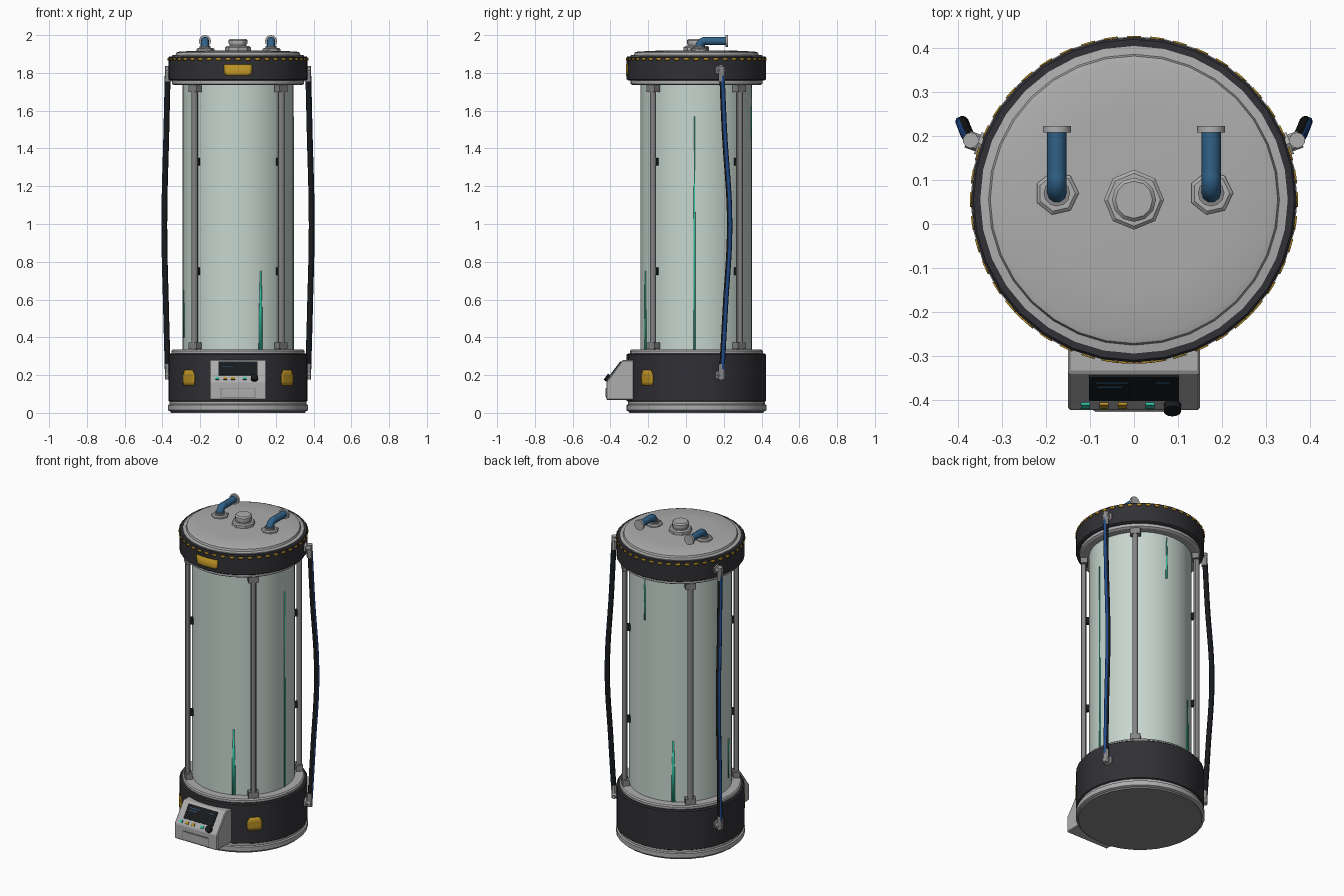
import bpy, bmesh, math
from mathutils import Vector, Matrix

cube = bpy.data.objects.get("Cube")
if cube:
    bpy.data.objects.remove(cube, do_unlink=True)

CY = 0.055          # y of the tank axis
R = 0.369           # radius of the dark bands


def material(name, rgb):
    lin = [c / 12.92 if c <= 0.04 else ((c + 0.055) / 1.055) ** 2.4 for c in rgb]
    m = bpy.data.materials.new(name)
    m.use_nodes = True
    m.diffuse_color = (*lin, 1)
    m.node_tree.nodes["Principled BSDF"].inputs["Base Color"].default_value = (*lin, 1)
    return m


SILVER = material("silver", (0.68, 0.68, 0.68))
STEEL = material("steel grey", (0.52, 0.52, 0.53))
DARK = material("charcoal", (0.19, 0.19, 0.21))
BLACK = material("black", (0.09, 0.10, 0.11))
GLASS = material("pale glass", (0.78, 0.84, 0.81))
YELLOW = material("yellow", (0.72, 0.56, 0.14))
PIPE = material("pipe blue", (0.19, 0.38, 0.53))
HOSE = material("hose blue", (0.12, 0.29, 0.55))
TEAL = material("teal", (0.20, 0.76, 0.64))


def finish(name, bm, mat, smooth=True):
    bmesh.ops.recalc_face_normals(bm, faces=bm.faces)
    mesh = bpy.data.meshes.new(name)
    bm.to_mesh(mesh)
    bm.free()
    mesh.materials.append(mat)
    ob = bpy.data.objects.new(name, mesh)
    bpy.context.collection.objects.link(ob)
    if smooth:
        bpy.ops.object.select_all(action='DESELECT')
        ob.select_set(True)
        bpy.context.view_layer.objects.active = ob
        bpy.ops.object.shade_smooth_by_angle(angle=math.radians(30))
    return ob


def lathe(name, profile, mat, sides=32, centre=(0, CY), smooth=True):
    """Closed solid turned about a vertical axis from (radius, z) pairs."""
    bm = bmesh.new()
    rings = []
    for r, z in profile:
        rings.append([bm.verts.new((centre[0] + r * math.cos(math.tau * i / sides),
                                    centre[1] + r * math.sin(math.tau * i / sides), z))
                      for i in range(sides)])
    for a, b in zip(rings, rings[1:]):
        for i in range(sides):
            j = (i + 1) % sides
            bm.faces.new((a[i], a[j], b[j], b[i]))
    bm.faces.new(rings[0])
    bm.faces.new(rings[-1])
    return finish(name, bm, mat, smooth)


def box(name, loc, size, mat, rot=Matrix.Identity(4)):
    bm = bmesh.new()
    bmesh.ops.create_cube(bm, size=1, matrix=Matrix.Translation(loc) @ rot @ Matrix.Diagonal((*size, 1)))
    return finish(name, bm, mat, False)


def rod(name, a, b, r, mat, sides=12):
    a, b = Vector(a), Vector(b)
    turn = (b - a).to_track_quat('Z', 'Y').to_matrix().to_4x4()
    bm = bmesh.new()
    bmesh.ops.create_cone(bm, cap_ends=True, segments=sides, radius1=r, radius2=r, depth=(b - a).length,
                          matrix=Matrix.Translation((a + b) / 2) @ turn)
    return finish(name, bm, mat, sides > 8)


def tube(name, points, r, mat):
    """Round tube along a smooth path."""
    cu = bpy.data.curves.new(name, 'CURVE')
    cu.dimensions = '3D'
    cu.bevel_depth, cu.bevel_resolution, cu.resolution_u = r, 3, 8
    cu.use_fill_caps = True
    sp = cu.splines.new('BEZIER')
    sp.bezier_points.add(len(points) - 1)
    for p, co in zip(sp.bezier_points, points):
        p.co = co
        p.handle_left_type = p.handle_right_type = 'AUTO'
    cu.materials.append(mat)
    ob = bpy.data.objects.new(name, cu)
    bpy.context.collection.objects.link(ob)
    return ob


def polar(deg, r, z):
    a = math.radians(deg)
    return Vector((r * math.cos(a), CY + r * math.sin(a), z))


def decal(name, deg, r, rows, mat, cols=6):
    """Thin plate wrapped on the tank; rows are (z, half width)."""
    bm = bmesh.new()
    grid = [[bm.verts.new(polar(deg + math.degrees(w * (2 * i / cols - 1) / r), r, z))
             for i in range(cols + 1)] for z, w in rows]
    for a, b in zip(grid, grid[1:]):
        for i in range(cols):
            bm.faces.new((a[i], a[i + 1], b[i + 1], b[i]))
    ob = finish(name, bm, mat)
    mod = ob.modifiers.new("thickness", 'SOLIDIFY')
    mod.thickness, mod.offset = 0.004, 0
    return ob


# Base, bands and lid
lathe("bottom_plate", [(0.355, 0), (0.36, 0.012)], STEEL)
lathe("base_ring", [(0.36, 0.008), (0.371, 0.014), (0.371, 0.042), (0.362, 0.046), (0.362, 0.06)], SILVER)
lathe("base_band", [(0.36, 0.058), (R, 0.064), (R, 0.308), (0.362, 0.314)], DARK)
lathe("lower_collar", [(0.352, 0.31), (0.352, 0.328), (0.345, 0.335)], SILVER)
lathe("glass_tank", [(0.295, 0.33), (0.295, 1.74)], GLASS, 40)
lathe("upper_collar", [(0.338, 1.735), (0.349, 1.742), (0.349, 1.765)], SILVER)
lathe("top_band", [(0.36, 1.76), (R, 1.766), (R, 1.882), (0.364, 1.888)], DARK)
lathe("lid", [(0.35, 1.885), (0.35, 1.893), (0.33, 1.896), (0.326, 1.908), (0.31, 1.913), (0.2, 1.918)], SILVER)

# Centre valve on the lid
lathe("valve_nut", [(0.068, 1.91), (0.068, 1.935), (0.06, 1.942)], SILVER, 8, smooth=False)
lathe("valve_neck", [(0.046, 1.94), (0.046, 1.96)], STEEL, 16)
lathe("valve_cap", [(0.05, 1.955), (0.05, 1.972), (0.042, 1.98)], SILVER, 12)

# Elbow pipes on the lid
for side, x in (("left", 0.175), ("right", -0.175)):
    lathe(side + "_pipe_nut", [(0.05, 1.91), (0.05, 1.926), (0.042, 1.932)], SILVER, 7, (x, 0.07), False)
    lathe(side + "_pipe_collar", [(0.03, 1.93), (0.03, 1.942)], STEEL, 12, (x, 0.07))
    tube(side + "_elbow_pipe", [(x, 0.07, 1.925), (x, 0.073, 1.948), (x, 0.092, 1.967),
                                (x, 0.12, 1.968), (x, 0.212, 1.968)], 0.022, PIPE)
    rod(side + "_pipe_flange", (x, 0.208, 1.968), (x, 0.222, 1.968), 0.032, SILVER, 16)

# Four support rods with end blocks and clips
for deg in (45, 135, 225, 315):
    turn = Matrix.Rotation(math.radians(deg), 4, 'Z')
    rod("support_rod", polar(deg, 0.325, 0.33), polar(deg, 0.325, 1.74), 0.017, STEEL)
    for z in (0.355, 1.718):
        box("rod_block", polar(deg, 0.322, z), (0.04, 0.06, 0.036), STEEL, turn)
    for z in (0.75, 1.33):
        box("rod_clip", polar(deg, 0.302, z), (0.03, 0.022, 0.04), BLACK, turn)

# Side hoses with end fittings
for side, s in (("left", 1), ("right", -1)):
    deg = 20 if s > 0 else 160
    for z, end in ((1.815, -1), (0.2, 1)):
        rod(side + "_hose_stub", polar(deg, 0.355, z), polar(deg, 0.402, z), 0.02, SILVER, 8)
        rod(side + "_hose_nut", polar(deg, 0.366, z), polar(deg, 0.377, z), 0.03, SILVER, 6)
        rod(side + "_hose_collar", polar(deg, 0.394, z - end * 0.022), polar(deg, 0.394, z + end * 0.06), 0.018, SILVER, 10)
    path = [(0.371, 0.19, 1.8), (0.378, 0.203, 1.5), (0.389, 0.231, 1.0),
            (0.38, 0.208, 0.55), (0.371, 0.19, 0.22)]
    tube(side + "_hose", [(s * x, y, z) for x, y, z in path], 0.0145, BLACK)
    tube(side + "_hose_stripe", [(s * (x + 0.007), y + 0.002, z) for x, y, z in path], 0.0095, HOSE)

# Yellow markings on the bands
for deg in (225, 315):
    decal("warning_badge", deg, R + 0.001, [(0.145, 0.036), (0.165, 0.044), (0.2, 0.044), (0.228, 0.028)], YELLOW)
decal("front_label", 270, R + 0.001, [(1.787, 0.06), (1.797, 0.074), (1.845, 0.074)], YELLOW, 8)
for i in range(44):
    decal("hazard_dash", i * 360 / 44, R + 0.001, [(1.866, 0.011), (1.88, 0.016)], YELLOW, 2)

# Teal streaks on the glass
for deg, low, high, w in ((-66, 0.335, 0.75, 0.011), (-2, 0.335, 1.57, 0.006), (117, 0.335, 0.72, 0.011),
                          (81, 1.45, 1.72, 0.006), (194, 0.4, 0.65, 0.006)):
    decal("teal_streak", deg, 0.295, [(low, w), ((low + high) / 2, w * 0.8), (high, w * 0.3)], TEAL, 2)

# Control panel housing
side_shape = [(-0.27, 0.068), (-0.422, 0.068), (-0.422, 0.165), (-0.337, 0.28), (-0.27, 0.28)]
bm = bmesh.new()
face = bm.faces.new([bm.verts.new((-0.15, y, z)) for y, z in side_shape])
new = bmesh.ops.extrude_face_region(bm, geom=[face])["geom"]
bmesh.ops.translate(bm, vec=(0.3, 0, 0), verts=[v for v in new if isinstance(v, bmesh.types.BMVert)])
panel = finish("control_panel", bm, SILVER, False)
mod = panel.modifiers.new("edge", 'BEVEL')
mod.width, mod.segments = 0.005, 1

# Screen, buttons and knob on the sloped face
tilt = math.atan2(0.115, 0.085)
lean = Matrix.Rotation(tilt, 4, 'X')


def on_slope(x, t, h):
    """Point at distance t up the slope and h above it."""
    return Vector((x, -0.422, 0.165)) + lean.to_3x3() @ Vector((0, t, h))


box("screen", on_slope(0, 0.086, 0.002), (0.205, 0.09, 0.006), BLACK, lean)
for x, t, w in ((-0.05, 0.11, 0.07), (-0.055, 0.095, 0.055), (0.065, 0.11, 0.03)):
    box("screen_line", on_slope(x, t, 0.005), (w, 0.004, 0.002), PIPE, lean)
for x, mat in ((-0.11, TEAL), (-0.068, YELLOW), (-0.026, YELLOW), (0.036, TEAL)):
    box("button", on_slope(x, 0.02, 0.002), (0.02, 0.016, 0.008), mat, lean)
rod("knob", on_slope(0.087, 0.02, 0), on_slope(0.087, 0.02, 0.018), 0.02, BLACK, 14)

# Front drawer plate
box("drawer_gap", (0, -0.422, 0.106), (0.184, 0.004, 0.054), STEEL)
box("drawer_plate", (0, -0.423, 0.106), (0.176, 0.006, 0.046), SILVER)
